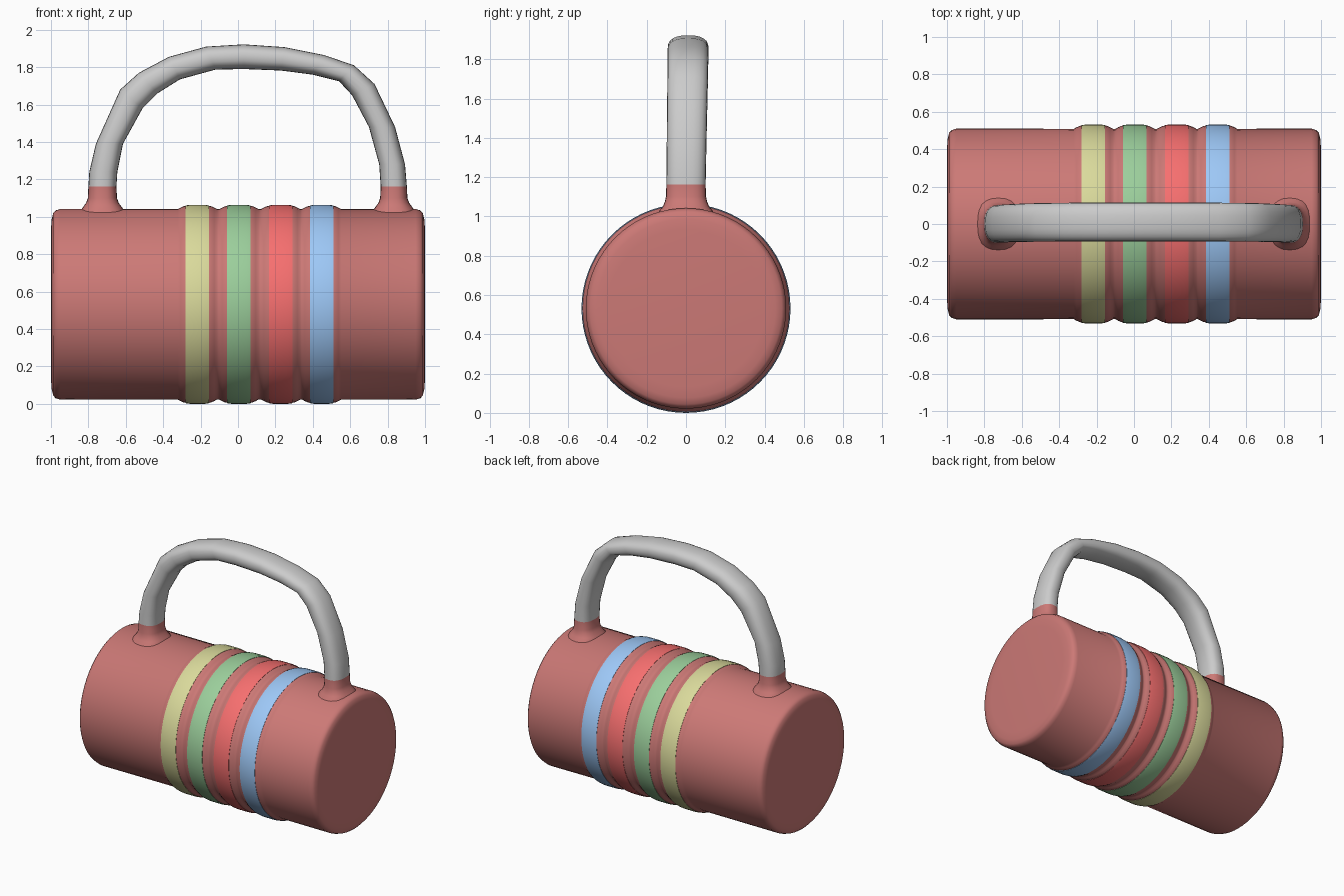
import bpy, bmesh, math

if "Cube" in bpy.data.objects:
    bpy.data.objects.remove(bpy.data.objects["Cube"])

CZ = 0.532  # height of the barrel axis


def material(name, rgb):
    m = bpy.data.materials.new(name)
    m.diffuse_color = (*rgb, 1)
    m.use_nodes = True
    m.node_tree.nodes["Principled BSDF"].inputs["Base Color"].default_value = m.diffuse_color
    return m


def skin(name, rings, mat=None, caps=True, loop=False, angle=40):
    """Bridge a list of closed point rings into one smooth mesh."""
    bm = bmesh.new()
    vr = [[bm.verts.new(p) for p in r] for r in rings]
    n = len(vr[0])
    pairs = list(zip(vr, vr[1:])) + ([(vr[-1], vr[0])] if loop else [])
    for a, b in pairs:
        for i in range(n):
            j = (i + 1) % n
            bm.faces.new((a[i], a[j], b[j], b[i]))
    if caps and not loop:
        bm.faces.new(vr[0])
        bm.faces.new(vr[-1])
    bmesh.ops.recalc_face_normals(bm, faces=bm.faces)
    me = bpy.data.meshes.new(name)
    bm.to_mesh(me)
    bm.free()
    ob = bpy.data.objects.new(name, me)
    bpy.context.collection.objects.link(ob)
    if mat:
        me.materials.append(mat)
    bpy.ops.object.select_all(action='DESELECT')
    bpy.context.view_layer.objects.active = ob
    ob.select_set(True)
    bpy.ops.object.shade_smooth_by_angle(angle=math.radians(angle))
    return ob


def circle(x, r, n=72):
    return [(x, r * math.cos(t), CZ + r * math.sin(t))
            for t in (2 * math.pi * i / n for i in range(n))]


def section(outer, inner, hy, cy=0.0, n=24, e=0.8):
    """Rounded cross-section spanning two points of the xz plane."""
    mx, mz = (outer[0] + inner[0]) / 2, (outer[1] + inner[1]) / 2
    dx, dz = outer[0] - mx, outer[1] - mz
    pts = []
    for i in range(n):
        t = 2 * math.pi * i / n
        c = math.copysign(abs(math.cos(t)) ** e, math.cos(t))
        s = math.copysign(abs(math.sin(t)) ** e, math.sin(t))
        pts.append((mx + dx * c, cy + hy * s, mz + dz * c))
    return pts


brick = material("brick", (0.60, 0.19, 0.18))
bands = [
    ("yellow_band", -0.217, (0.70, 0.70, 0.33)),
    ("green_band", 0.005, (0.33, 0.62, 0.33)),
    ("red_band", 0.228, (0.93, 0.16, 0.16)),
    ("blue_band", 0.447, (0.34, 0.58, 0.93)),
]

# Barrel: domed ends and a raised shoulder under every band
profile = [(-1.0, 0.40), (-0.996, 0.455), (-0.988, 0.488), (-0.975, 0.502), (-0.95, 0.51)]
for _, x, _ in bands:
    profile += [(x - 0.105, 0.509), (x - 0.09, 0.517), (x - 0.075, 0.524), (x - 0.058, 0.5275),
                (x + 0.058, 0.5275), (x + 0.075, 0.524), (x + 0.09, 0.517), (x + 0.105, 0.509)]
profile += [(0.95, 0.51), (0.975, 0.502), (0.988, 0.488), (0.996, 0.455), (1.0, 0.40)]
skin("barrel", [circle(x, r) for x, r in profile], brick)

# Coloured bands
for name, x, rgb in bands:
    prof = [(-0.063, 0.522), (-0.063, 0.5285), (-0.04, 0.532), (0.04, 0.532), (0.063, 0.5285), (0.063, 0.522)]
    skin(name, [circle(x + dx, r) for dx, r in prof], material(name, rgb), loop=True)

# Flared collars where the handle meets the barrel
for name, x, h in (("left_collar", -0.725, 0.075), ("right_collar", 0.833, 0.07)):
    steps = [(1.00, 0.055, 0.05), (1.03, 0.045, 0.035), (1.05, 0.03, 0.018),
             (1.075, 0.012, 0.008), (1.10, 0.003, 0.002), (1.162, 0, 0)]
    skin(name, [section((x - h - f, z), (x + h + f, z), 0.1 + g) for z, f, g in steps],
         brick, caps=False)

# Handle: outer and inner outline of the arch, paired section by section
outer = [(-0.80, 1.16), (-0.795, 1.24), (-0.76, 1.39), (-0.63, 1.68), (-0.53, 1.77), (-0.37, 1.855),
         (-0.17, 1.91), (0.03, 1.922), (0.25, 1.907), (0.46, 1.865), (0.62, 1.81), (0.73, 1.71),
         (0.84, 1.48), (0.893, 1.28), (0.903, 1.16)]
inner = [(-0.65, 1.16), (-0.645, 1.24), (-0.615, 1.39), (-0.51, 1.58), (-0.43, 1.66), (-0.31, 1.735),
         (-0.12, 1.787), (0.03, 1.79), (0.23, 1.782), (0.40, 1.76), (0.54, 1.725), (0.61, 1.65),
         (0.70, 1.48), (0.755, 1.28), (0.763, 1.16)]
rings = []
for o, i in zip(outer, inner):
    lift = max(0, o[1] - 1.16) / 0.76
    rings.append(section(o, i, 0.1 + 0.004 * lift, 0.011 * lift))
skin("handle", rings, caps=False, angle=60)
